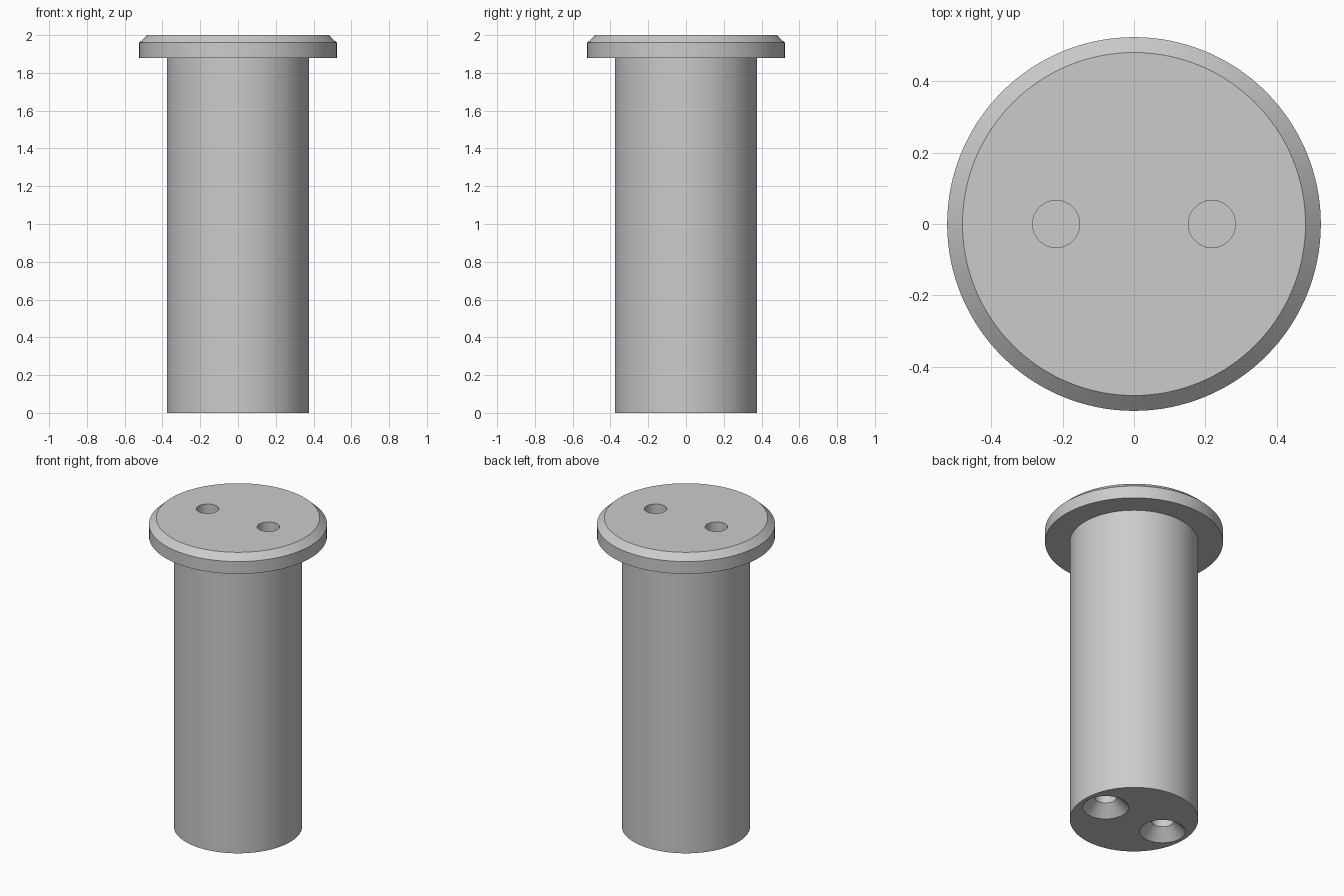
import bpy, bmesh, math

cube = bpy.data.objects.get("Cube")
if cube:
    bpy.data.objects.remove(cube, do_unlink=True)

steel = bpy.data.materials.new("grey_steel")
steel.use_nodes = True
colour = (0.6, 0.6, 0.6, 1)
steel.diffuse_color = colour
steel.node_tree.nodes["Principled BSDF"].inputs["Base Color"].default_value = colour


def lathe(name, profile, segments, x=0.0):
    """Spin a (radius, z) profile into a closed solid with flat end caps."""
    bm = bmesh.new()
    rings = []
    for r, z in profile:
        ring = []
        for i in range(segments):
            a = 2 * math.pi * i / segments
            ring.append(bm.verts.new((x + r * math.cos(a), r * math.sin(a), z)))
        rings.append(ring)
    for low, high in zip(rings, rings[1:]):
        for i in range(segments):
            j = (i + 1) % segments
            bm.faces.new((low[i], low[j], high[j], high[i]))
    bm.faces.new(rings[0][::-1])
    bm.faces.new(rings[-1])
    bmesh.ops.recalc_face_normals(bm, faces=bm.faces)
    mesh = bpy.data.meshes.new(name)
    bm.to_mesh(mesh)
    bm.free()
    mesh.materials.append(steel)
    obj = bpy.data.objects.new(name, mesh)
    bpy.context.collection.objects.link(obj)
    return obj


def select(obj):
    bpy.ops.object.select_all(action='DESELECT')
    obj.select_set(True)
    bpy.context.view_layer.objects.active = obj


# Shaft with a wider, chamfered head
pin = lathe("flanged_pin", [(0.377, 0), (0.377, 1.88), (0.523, 1.88),
                            (0.523, 1.96), (0.48, 2.0)], 128)

# Paired blind holes: straight in the head, countersunk in the foot
HOLE, SINK = 0.066, 0.135
cutters = []
for x in (-0.218, 0.218):
    cutters.append(lathe("head_hole_cutter", [(HOLE, 1.87), (HOLE, 2.1)], 48, x))
    cutters.append(lathe("foot_hole_cutter", [(SINK + 0.02, -0.02), (HOLE, SINK - HOLE),
                                              (HOLE, 0.25)], 48, x))

select(pin)
for cutter in cutters:
    cutter.hide_render = True
    mod = pin.modifiers.new("hole", 'BOOLEAN')
    mod.operation = 'DIFFERENCE'
    mod.solver = 'EXACT'
    mod.object = cutter
    bpy.ops.object.modifier_apply(modifier=mod.name)
    bpy.data.objects.remove(cutter, do_unlink=True)

select(pin)
bpy.ops.object.shade_smooth_by_angle(angle=math.radians(30))
